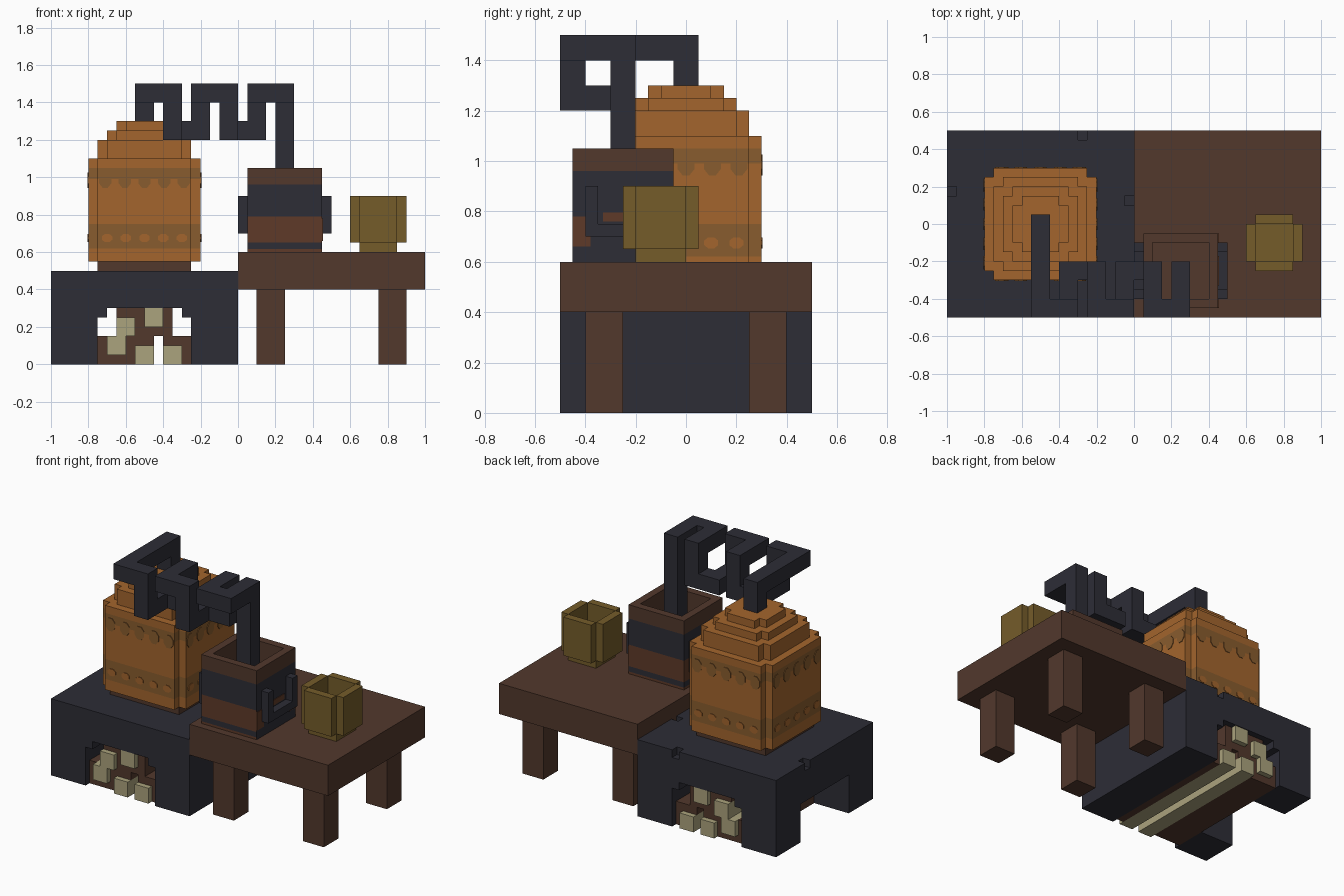
import bpy, bmesh, math
from mathutils import Vector

cube = bpy.data.objects.get("Cube")
if cube:
    bpy.data.objects.remove(cube, do_unlink=True)


def material(name, rgb):
    lin = [((c / 255 + 0.055) / 1.055) ** 2.4 for c in rgb] + [1]
    m = bpy.data.materials.new(name)
    m.use_nodes = True
    m.diffuse_color = lin
    m.node_tree.nodes["Principled BSDF"].inputs["Base Color"].default_value = lin
    return m


IRON = material("dark iron", (45, 45, 54))
WOOD = material("brown wood", (82, 56, 44))
STAVE = material("reddish wood", (95, 58, 40))
COPPER = material("copper", (163, 101, 45))
TARNISH = material("tarnished copper", (137, 92, 46))
BRASS = material("brass", (117, 92, 42))
CREAM = material("cut wood", (171, 163, 125))


def finish(name, bm, mats):
    bmesh.ops.recalc_face_normals(bm, faces=bm.faces)
    me = bpy.data.meshes.new(name)
    bm.to_mesh(me)
    bm.free()
    for m in mats:
        me.materials.append(m)
    ob = bpy.data.objects.new(name, me)
    bpy.context.scene.collection.objects.link(ob)
    return ob


def boxes(name, mat, *spans):
    """Each span is x0, x1, y0, y1, z0, z1."""
    bm = bmesh.new()
    for s in spans:
        lo, hi = Vector(s[::2]), Vector(s[1::2])
        made = bmesh.ops.create_cube(bm, size=1)["verts"]
        for v in made:
            v.co = (lo + hi) / 2 + v.co * (hi - lo)
    return finish(name, bm, [mat])


def square(cx, cy, r):
    return [(cx - r, cy - r), (cx + r, cy - r), (cx + r, cy + r), (cx - r, cy + r)]


def plus(cx, cy, r, cut=0.05):
    q, pts = r - cut, []
    for sx, sy in ((1, 1), (-1, 1), (-1, -1), (1, -1)):
        corner = [(sx * r, sy * q), (sx * q, sy * q), (sx * q, sy * r)]
        pts += corner if sx * sy > 0 else corner[::-1]
    return [(cx + x, cy + y) for x, y in pts]


def loft(name, rings, bands, mats):
    """Rings are (outline, z); bands holds the material slot between rings."""
    bm = bmesh.new()
    loops = [[bm.verts.new((x, y, z)) for x, y in poly] for poly, z in rings]
    n = len(loops[0])
    for a, b, slot in zip(loops, loops[1:], bands):
        for i in range(n):
            j = (i + 1) % n
            bm.faces.new((a[i], a[j], b[j], b[i])).material_index = slot
    bm.faces.new(loops[0][::-1]).material_index = bands[0]
    bm.faces.new(loops[-1]).material_index = bands[-1]
    return finish(name, bm, mats)


def spots(name, mat, places, rx, rz, sides=8):
    """Thin oval plates; places are (centre, turn about z)."""
    bm = bmesh.new()
    for (x, y, z), turn in places:
        ux, uy = math.cos(turn), math.sin(turn)
        rim = []
        for k in range(sides):
            a = math.tau * (k + 0.5) / sides
            rim.append(bm.verts.new((x + ux * rx * math.cos(a), y + uy * rx * math.cos(a), z + rz * math.sin(a))))
        f = bm.faces.new(rim)
        out = Vector((uy, -ux, 0)) * 0.004
        ext = bmesh.ops.extrude_face_region(bm, geom=[f])["geom"]
        bmesh.ops.translate(bm, vec=out, verts=[v for v in ext if isinstance(v, bmesh.types.BMVert)])
    return finish(name, bm, [mat])


# Stove block with arched tunnel, side vent and chipped edges
stove = boxes("stove", IRON, (-1, 0, -0.5, 0.5, 0, 0.5))
cuts = {
    "tunnel_cutter": (-0.75, -0.25, -0.6, 0.6, -0.1, 0.25),
    "arch_cutter": (-0.7, -0.3, -0.6, 0.6, 0.2, 0.3),
    "vent_cutter": (-1.1, -0.7, -0.25, 0.25, -0.1, 0.25),
    "back_chip_cutter": (-0.3, -0.25, 0.45, 0.6, 0.45, 0.6),
    "outer_chip_cutter": (-1.1, -0.95, 0.15, 0.2, 0.45, 0.6),
    "inner_chip_cutter": (-0.05, 0.1, 0.1, 0.15, 0.45, 0.6),
}
for name, span in cuts.items():
    cutter = boxes(name, IRON, span)
    cutter.hide_render = True
    cutter.hide_viewport = True
    mod = stove.modifiers.new(name, 'BOOLEAN')
    mod.operation = 'DIFFERENCE'
    mod.solver = 'EXACT'
    mod.object = cutter
bpy.context.view_layer.update()
baked = bpy.data.meshes.new_from_object(stove.evaluated_get(bpy.context.evaluated_depsgraph_get()))
stove.modifiers.clear()
stove.data = baked
for name in cuts:
    bpy.data.objects.remove(bpy.data.objects[name], do_unlink=True)

# Split logs: a cut core in one corner, bark on the other two sides
bark, core = [], []
for x, z, right, top in ((-0.75, 0, 1, 1), (-0.6, 0, 1, 0), (-0.4, 0, 0, 0),
                         (-0.65, 0.15, 0, 0), (-0.5, 0.15, 0, 1)):
    cx, cz = x + 0.05 * right, z + 0.05 * top
    bx = x if right else x + 0.1
    bz = z if top else z + 0.1
    core.append((cx, cx + 0.1, -0.495, 0.495, cz, cz + 0.1))
    bark.append((bx, bx + 0.05, -0.46, 0.46, z, z + 0.15))
    bark.append((cx, cx + 0.1, -0.46, 0.46, bz, bz + 0.05))
boxes("log_bark", WOOD, *bark)
boxes("log_cores", CREAM, *core)

# Copper still: foot, banded body and stepped dome
SX = -0.5
boxes("still_foot", WOOD, (-0.75, -0.25, -0.25, 0.25, 0.5, 0.55))
body = plus(SX, 0, 0.3)
loft("still_body", [(body, z) for z in (0.55, 0.62, 0.75, 0.99, 1.05, 1.1)],
     [0, 1, 0, 1, 0], [COPPER, TARNISH])
for i, (r, z0, z1) in enumerate(((0.25, 1.1, 1.2), (0.2, 1.2, 1.25), (0.15, 1.25, 1.3))):
    outline = plus(SX, 0, r)
    loft(f"dome_step_{i + 1}", [(outline, z0), (outline, z1)], [0], [COPPER])

drips, dots = [], []
for side in range(4):
    t = side * math.pi / 2
    for k in range(-2, 3):
        for store, step, z in ((drips, 0.105, 0.985), (dots, 0.1, 0.675)):
            d = k * step
            store.append(((SX + d * math.cos(t) + 0.3 * math.sin(t),
                           d * math.sin(t) - 0.3 * math.cos(t), z), t))
spots("still_drips", TARNISH, drips, 0.036, 0.045)
spots("still_dots", COPPER, dots, 0.03, 0.024)

# Condenser pipe: a square tube following a stepped coil
path = [Vector((SX, 0, 1.25)), Vector((SX, 0, 1.45)), Vector((SX, -0.45, 1.45))]
for x in (-0.35, -0.05):
    path += [Vector(p) for p in ((x, -0.45, 1.45), (x, -0.45, 1.25), (x, -0.25, 1.25),
                                 (x + 0.15, -0.25, 1.25), (x + 0.15, -0.25, 1.45),
                                 (x + 0.15, -0.45, 1.45))]
path += [Vector(p) for p in ((0.25, -0.45, 1.45), (0.25, -0.25, 1.45), (0.25, -0.25, 0.8))]
tube = []
for a, b in zip(path, path[1:]):
    span = []
    for i in range(3):
        span += [min(a[i], b[i]) - 0.05, max(a[i], b[i]) + 0.05]
    tube.append(span)
boxes("condenser_pipe", IRON, *tube)

# Table
boxes("table_top", WOOD, (0, 1, -0.5, 0.5, 0.4, 0.6))
boxes("table_legs", WOOD, *[(x, x + 0.15, y, y + 0.15, 0, 0.4)
                            for x in (0.1, 0.75) for y in (-0.4, 0.25)])

# Open barrel with iron hoops
outer, inner = square(0.25, -0.25, 0.2), square(0.25, -0.25, 0.15)
barrel = loft("barrel", [(outer, z) for z in (0.6, 0.615, 0.65, 0.79, 0.96, 1.05)]
              + [(inner, 1.05), (inner, 0.65)],
              [2, 1, 2, 1, 0, 0, 0], [WOOD, IRON, STAVE])
for p in barrel.data.polygons:
    if p.center.x > 0.44 and p.center.z < 0.9:
        p.material_index = 1
boxes("barrel_patches", STAVE, (0.45, 0.454, -0.45, -0.38, 0.66, 0.78),
      (0.45, 0.454, -0.33, -0.17, 0.76, 0.795), (0.45, 0.454, -0.12, -0.05, 0.66, 0.78))
for name, x in (("barrel_handle_right", 0), ("barrel_handle_left", 0.45)):
    boxes(name, IRON, (x, x + 0.05, -0.4, -0.35, 0.75, 0.9),
          (x, x + 0.05, -0.15, -0.1, 0.75, 0.9), (x, x + 0.05, -0.4, -0.1, 0.7, 0.75))

# Brass cup: four walls round a raised floor
boxes("cup", BRASS, (0.65, 0.85, -0.2, 0, 0.6, 0.68),
      (0.6, 0.65, -0.2, 0, 0.65, 0.9), (0.85, 0.9, -0.2, 0, 0.65, 0.9),
      (0.65, 0.85, -0.25, -0.2, 0.65, 0.9), (0.65, 0.85, 0, 0.05, 0.65, 0.9))
